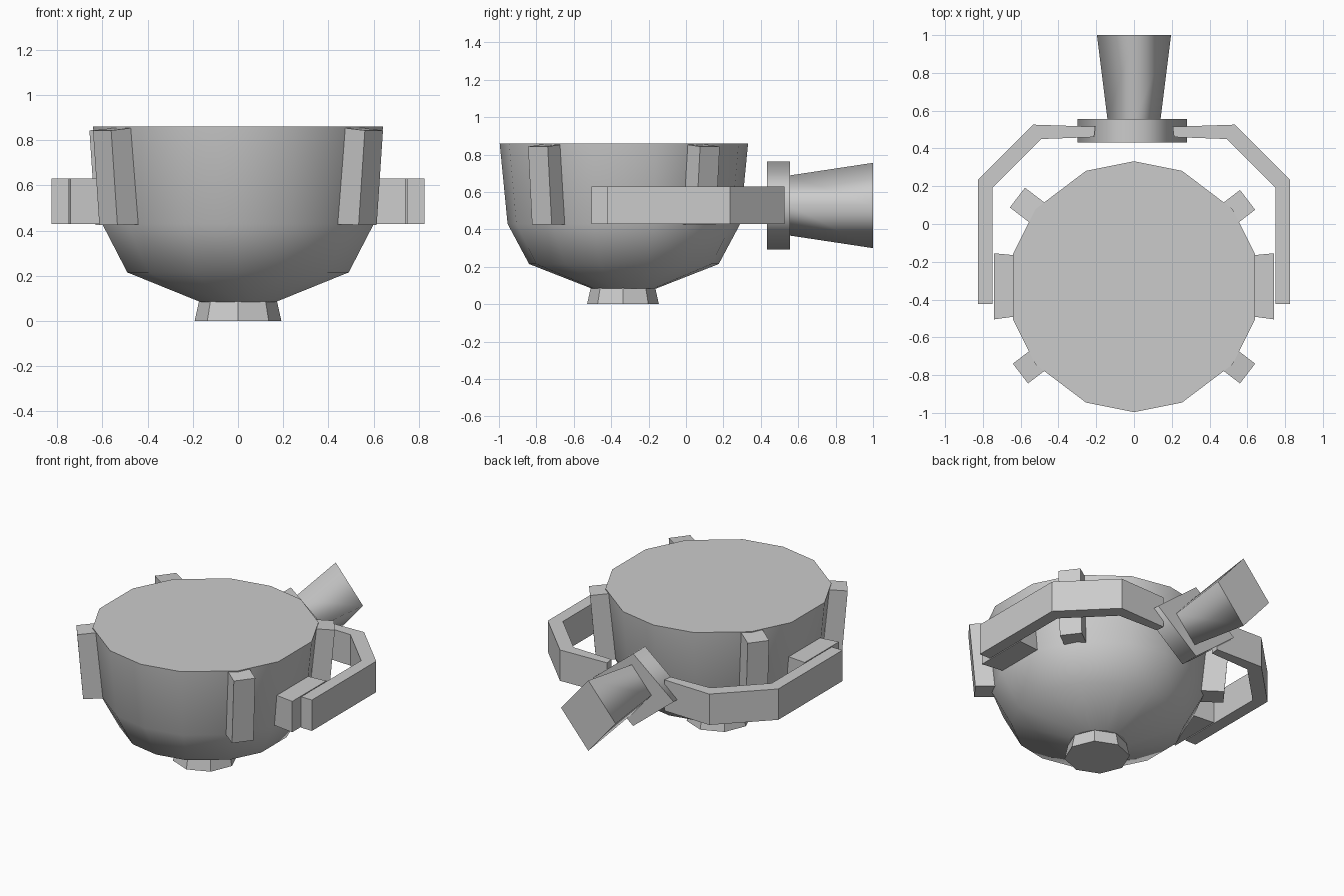
import bpy, bmesh
from math import sin, cos, radians, pi

if "Cube" in bpy.data.objects:
    bpy.data.objects.remove(bpy.data.objects["Cube"])

CY = -0.332  # bowl axis in y


def loft(name, rings, smooth=False):
    """Skin a list of equal-length point rings and cap both ends."""
    bm = bmesh.new()
    vs = [[bm.verts.new(p) for p in r] for r in rings]
    n = len(rings[0])
    for a, b in zip(vs, vs[1:]):
        for i in range(n):
            j = (i + 1) % n
            bm.faces.new((a[i], a[j], b[j], b[i])).smooth = smooth
    bm.faces.new(vs[0])
    bm.faces.new(vs[-1])
    bmesh.ops.recalc_face_normals(bm, faces=bm.faces)
    me = bpy.data.meshes.new(name)
    bm.to_mesh(me)
    bm.free()
    ob = bpy.data.objects.new(name, me)
    bpy.context.collection.objects.link(ob)
    return ob


# Bowl: fourteen-sided, smooth sides, flat top
half = [0, 22.5, 51.7, 75.1]
angles = half + [180 - a for a in reversed(half)]
angles += [-a for a in reversed(angles[1:-1])]
profile = [(0.175, 0.085), (0.507, 0.215), (0.622, 0.43), (0.664, 0.86)]
loft("bowl", [[(r * sin(radians(a)), CY + r * cos(radians(a)), z) for a in angles]
              for r, z in profile], smooth=True)

# Octagonal foot
loft("foot", [[(r * sin(i * pi / 4), CY - 0.005 + r * cos(i * pi / 4), z) for i in range(8)]
              for r, z in [(0.192, 0), (0.172, 0.09)]])


# Upright lugs leaning outward on the diagonals
def lug(name, sx, sy, push=0.0):
    c, s = cos(radians(37.4)), sin(radians(37.4))

    def ring(r_in, r_out, z_in, z_out, w=0.066):
        pts = []
        for r, t, z in [(r_in, -w, z_in), (r_out, -w, z_out), (r_out, w, z_out), (r_in, w, z_in)]:
            r += push
            pts.append((sx * (r * c - t * s), CY + sy * (r * s + t * c), z))
        return pts
    loft(name, [ring(0.585, 0.722, 0.428, 0.425), ring(0.61, 0.757, 0.857, 0.843)])


# Side pads and curved yoke arms, left and right
for side, sx in (("left", -1), ("right", 1)):
    lug("front_lug_" + side, sx, -1)
    lug("back_lug_" + side, sx, 1, 0.02 if sx < 0 else 0)
    loft("side_pad_" + side,
         [[(sx * x, y0, 0.43), (sx * x, y1, 0.43), (sx * x, y1, 0.63), (sx * x, y0, 0.63)]
          for x, y0, y1 in [(0.56, -0.48, -0.172), (0.742, -0.505, -0.155)]])
    path = [((0.205, 0.515), (0.212, 0.46)), ((0.535, 0.526), (0.49, 0.45)),
            ((0.826, 0.235), (0.748, 0.192)), ((0.826, -0.423), (0.748, -0.423))]
    loft("yoke_arm_" + side,
         [[(sx * o[0], o[1], 0.43), (sx * i[0], i[1], 0.43),
           (sx * i[0], i[1], 0.63), (sx * o[0], o[1], 0.63)] for o, i in path])


# Four-sided diamond ring for the hub plate and handle
def diamond(y, hx, hz, cx=0.0, cz=0.528):
    return [(cx, y, cz + hz), (cx + hx, y, cz), (cx, y, cz - hz), (cx - hx, y, cz)]


loft("hub_plate", [diamond(0.432, 0.29, 0.234, -0.01), diamond(0.555, 0.29, 0.234, -0.01)], True)
loft("handle", [diamond(0.55, 0.14, 0.16), diamond(1.0, 0.196, 0.228)], True)
